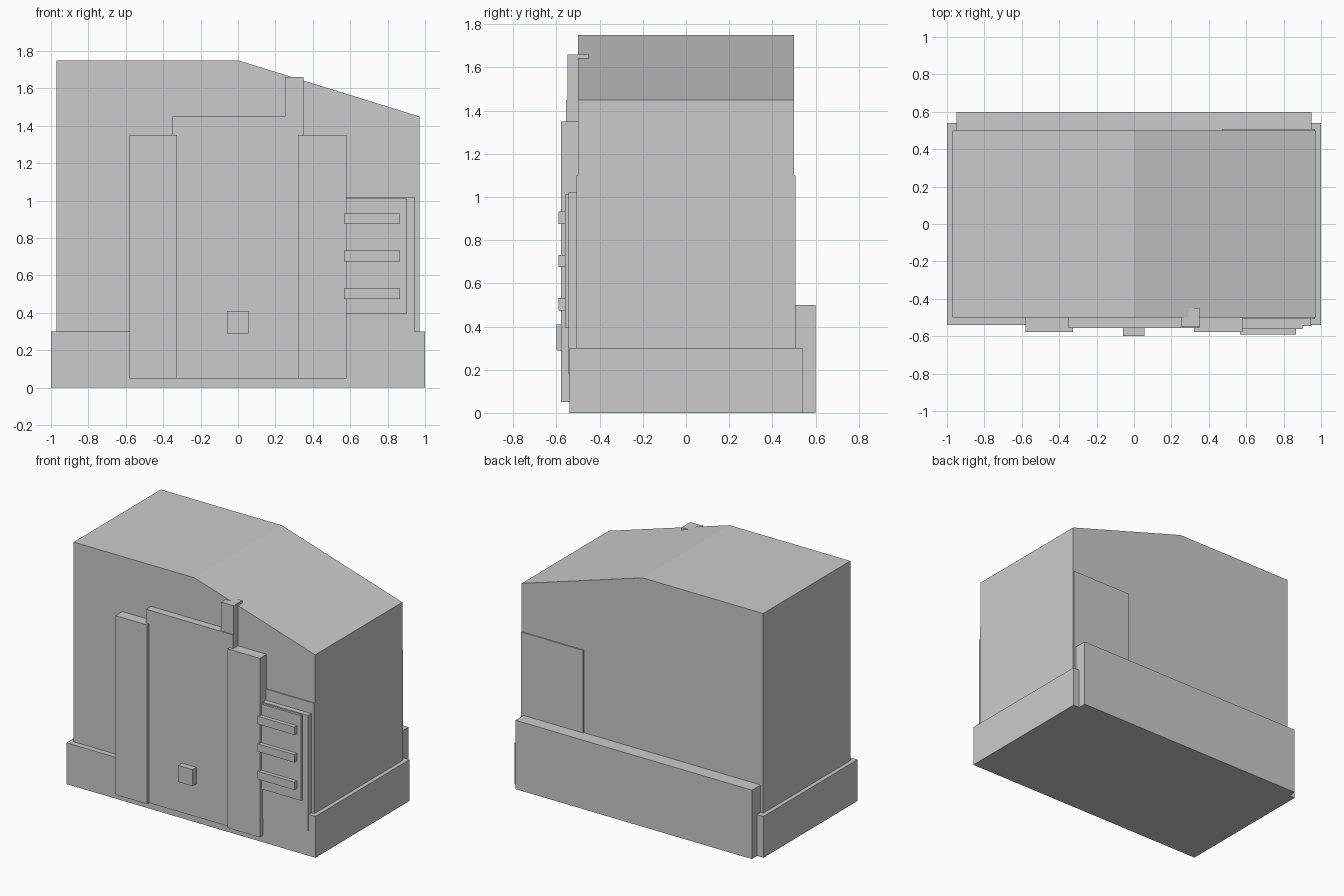
import bpy

if "Cube" in bpy.data.objects:
    bpy.data.objects.remove(bpy.data.objects["Cube"])

grey = bpy.data.materials.new("plain_grey")
grey.diffuse_color = (0.6, 0.6, 0.6, 1)
grey.use_nodes = True
grey.node_tree.nodes["Principled BSDF"].inputs["Base Color"].default_value = grey.diffuse_color


def make(name, verts, faces):
    mesh = bpy.data.meshes.new(name)
    mesh.from_pydata(verts, [], faces)
    mesh.materials.append(grey)
    obj = bpy.data.objects.new(name, mesh)
    bpy.context.collection.objects.link(obj)
    return obj


def prism(name, profile, y0, y1):
    """Extrude an x-z profile (counter-clockwise seen from the front) along y."""
    n = len(profile)
    verts = [(x, y, z) for y in (y0, y1) for x, z in profile]
    faces = [tuple(range(n)), tuple(reversed(range(n, 2 * n)))]
    faces += [(i, i + n, (i + 1) % n + n, (i + 1) % n) for i in range(n)]
    return make(name, verts, faces)


def box(name, x0, x1, y0, y1, z0, z1):
    return prism(name, [(x0, z0), (x1, z0), (x1, z1), (x0, z1)], y0, y1)


# main building with roof sloping down on the right
prism("main_body", [(-0.97, 0), (0.97, 0), (0.97, 1.45), (0, 1.75), (-0.97, 1.75)], -0.5, 0.5)

# plinth and rear ledge
box("plinth", -1, 1, -0.54, 0.54, 0, 0.3)
box("rear_ledge", -0.95, 0.95, 0.45, 0.6, 0, 0.5)

# thin cladding wrapped round the right end
box("side_cladding", 0.47, 0.968, -0.508, 0.508, 0.1, 1.1)

# door and its two posts
box("door", -0.35, 0.35, -0.556, -0.48, 0.05, 1.45)
box("left_post", -0.58, -0.325, -0.578, -0.48, 0.05, 1.35)
box("right_post", 0.32, 0.58, -0.578, -0.48, 0.05, 1.35)
box("door_knob", -0.06, 0.055, -0.6, -0.5, 0.29, 0.41)

# layered panel with three bars
box("panel_back", 0.5, 0.945, -0.545, -0.48, 0.18, 1.02)
box("panel_front", 0.5, 0.9, -0.561, -0.5, 0.395, 1.012)
for i in range(3):
    z = 0.475 + 0.2 * i
    box(f"panel_bar_{i + 1}", 0.568, 0.867, -0.59, -0.52, z, z + 0.057)

# bracket hooked over the roof edge
box("roof_bracket", 0.25, 0.35, -0.55, -0.48, 1.3, 1.66)
box("bracket_lip", 0.25, 0.35, -0.549, -0.45, 1.64, 1.66)
